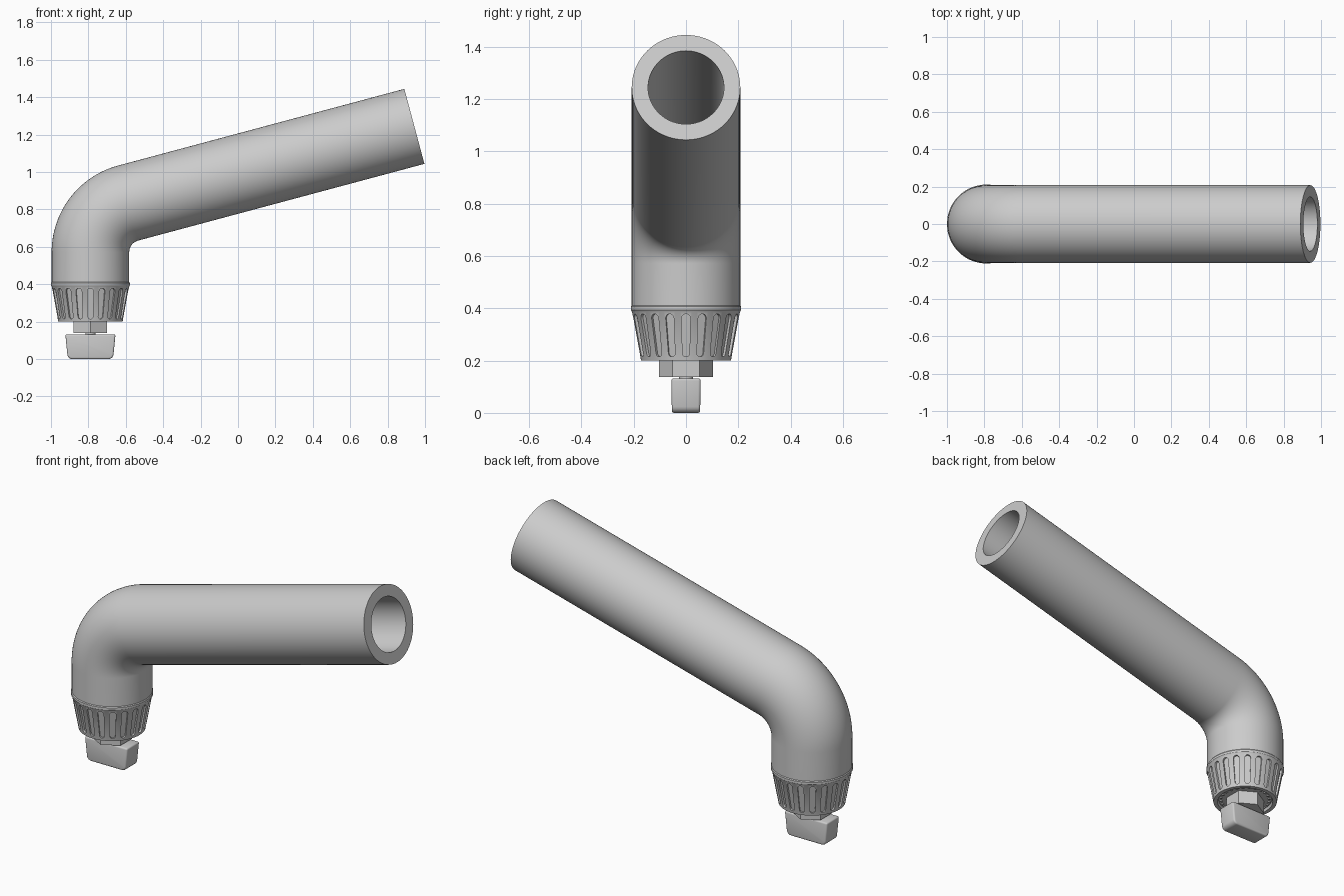
import bpy, bmesh, math
from mathutils import Vector

if "Cube" in bpy.data.objects:
    bpy.data.objects.remove(bpy.data.objects["Cube"])

CX = -0.789            # axis of the vertical part
TILT = math.radians(15)


def finish(name, bm, angle=35):
    bmesh.ops.recalc_face_normals(bm, faces=bm.faces)
    me = bpy.data.meshes.new(name)
    bm.to_mesh(me)
    bm.free()
    ob = bpy.data.objects.new(name, me)
    bpy.context.collection.objects.link(ob)
    smooth(ob, angle)
    return ob


def smooth(ob, angle=35):
    bpy.ops.object.select_all(action='DESELECT')
    ob.select_set(True)
    bpy.context.view_layer.objects.active = ob
    bpy.ops.object.shade_smooth_by_angle(angle=math.radians(angle))


def bridge(bm, a, b):
    n = len(a)
    for i in range(n):
        bm.faces.new((a[i], a[(i + 1) % n], b[(i + 1) % n], b[i]))


def lathe(name, profile, n):
    """Solid of revolution about the vertical axis, capped at both ends."""
    bm = bmesh.new()
    rings = [[bm.verts.new((CX + r * math.cos(2 * math.pi * i / n),
                            r * math.sin(2 * math.pi * i / n), z))
              for i in range(n)] for r, z in profile]
    for a, b in zip(rings, rings[1:]):
        bridge(bm, a, b)
    bm.faces.new(rings[0])
    bm.faces.new(rings[-1])
    return finish(name, bm)


# Bent hollow pipe: sweep outer and inner circles along the centreline
R, N, STEPS = 0.272, 72, 28
end = Vector((0.943, 0, 1.244))
corner_z = end.z - (end.x - CX) * math.tan(TILT)
bend_z = corner_z - R * math.tan((math.pi / 2 - TILT) / 2)
path = [(Vector((CX, 0, 0.40)), 0.0)]
for k in range(STEPS + 1):
    t = (math.pi / 2 - TILT) * k / STEPS
    path.append((Vector((CX + R - R * math.cos(t), 0, bend_z + R * math.sin(t))), t))
path.append((end, math.pi / 2 - TILT))

bm = bmesh.new()


def ring(p, t, r):
    side = Vector((math.cos(t), 0, -math.sin(t)))
    return [bm.verts.new(p + side * r * math.cos(2 * math.pi * i / N)
                         + Vector((0, r * math.sin(2 * math.pi * i / N), 0)))
            for i in range(N)]


rings = [ring(p, t, 0.2075) for p, t in path] + [ring(p, t, 0.145) for p, t in reversed(path)]
for a, b in zip(rings, rings[1:] + rings[:1]):
    bridge(bm, a, b)
finish("bent_pipe", bm)

# Tapered collar with a lip and a shallow recess underneath
collar = lathe("collar", [(0.145, 0.215), (0.15, 0.2), (0.172, 0.2), (0.2065, 0.387),
                          (0.211, 0.393), (0.211, 0.406), (0.2075, 0.411)], 120)

# Round-ended grip grooves cut around the collar
bm = bmesh.new()
z0, z1, COUNT = 0.228, 0.362, 20
outline = []
for k in range(9):
    a = math.pi * k / 8
    outline.append((0.0165 * math.cos(a), z1 + 0.0165 * math.sin(a)))
for k in range(9):
    a = math.pi + math.pi * k / 8
    outline.append((0.0135 * math.cos(a), z0 + 0.0135 * math.sin(a)))
for g in range(COUNT):
    a = 2 * math.pi * g / COUNT
    loops = []
    for off in (-0.011, 0.03):
        loop = []
        for u, z in outline:
            r = 0.172 + (z - 0.2) * 0.1845 + off
            loop.append(bm.verts.new((CX + r * math.cos(a) - u * math.sin(a),
                                      r * math.sin(a) + u * math.cos(a), z)))
        loops.append(loop)
    bridge(bm, *loops)
    bm.faces.new(loops[0])
    bm.faces.new(loops[1])
cutter = finish("groove_cutter", bm)
cutter.hide_render = True
mod = collar.modifiers.new("grooves", 'BOOLEAN')
mod.operation, mod.solver, mod.object = 'DIFFERENCE', 'EXACT', cutter
bpy.context.view_layer.objects.active = collar
bpy.ops.object.modifier_apply(modifier=mod.name)
bpy.data.objects.remove(cutter)
smooth(collar, 30)

# Small studs in the recess under the collar
bm = bmesh.new()
for g in range(24):
    a = 2 * math.pi * g / 24
    made = bmesh.ops.create_cube(bm, size=0.011)
    bmesh.ops.translate(bm, verts=made['verts'],
                        vec=(CX + 0.132 * math.cos(a), 0.132 * math.sin(a), 0.213))
finish("recess_studs", bm)

# Hexagonal nut with corners on the y axis, and the short stem below it
bm = bmesh.new()
hexes = [[bm.verts.new((CX + 0.103 * math.sin(math.pi * i / 3),
                        0.103 * math.cos(math.pi * i / 3), z)) for i in range(6)]
         for z in (0.138, 0.225)]
bridge(bm, *hexes)
for h in hexes:
    bm.faces.new(h)
finish("hex_nut", bm)
lathe("stem", [(0.026, 0.11), (0.026, 0.15)], 24)

# Flat wing key, slightly wider at the top with rounded edges
bm = bmesh.new()
bmesh.ops.create_cube(bm, size=1)
for v in bm.verts:
    top = v.co.z > 0
    v.co = (CX + math.copysign(0.134 if top else 0.121, v.co.x),
            math.copysign(0.056 if top else 0.054, v.co.y), 0.132 if top else 0.0)
lower = [e for e in bm.edges if all(v.co.z < 0.01 for v in e.verts)
         and abs(e.verts[0].co.x - e.verts[1].co.x) < 0.01]
bmesh.ops.bevel(bm, geom=lower, offset=0.024, segments=5, affect='EDGES', profile=0.5)
sharp = [e for e in bm.edges if e.calc_face_angle(0) > 0.6]
bmesh.ops.bevel(bm, geom=sharp, offset=0.009, segments=3, affect='EDGES', profile=0.5)
finish("wing_key", bm, 40)
